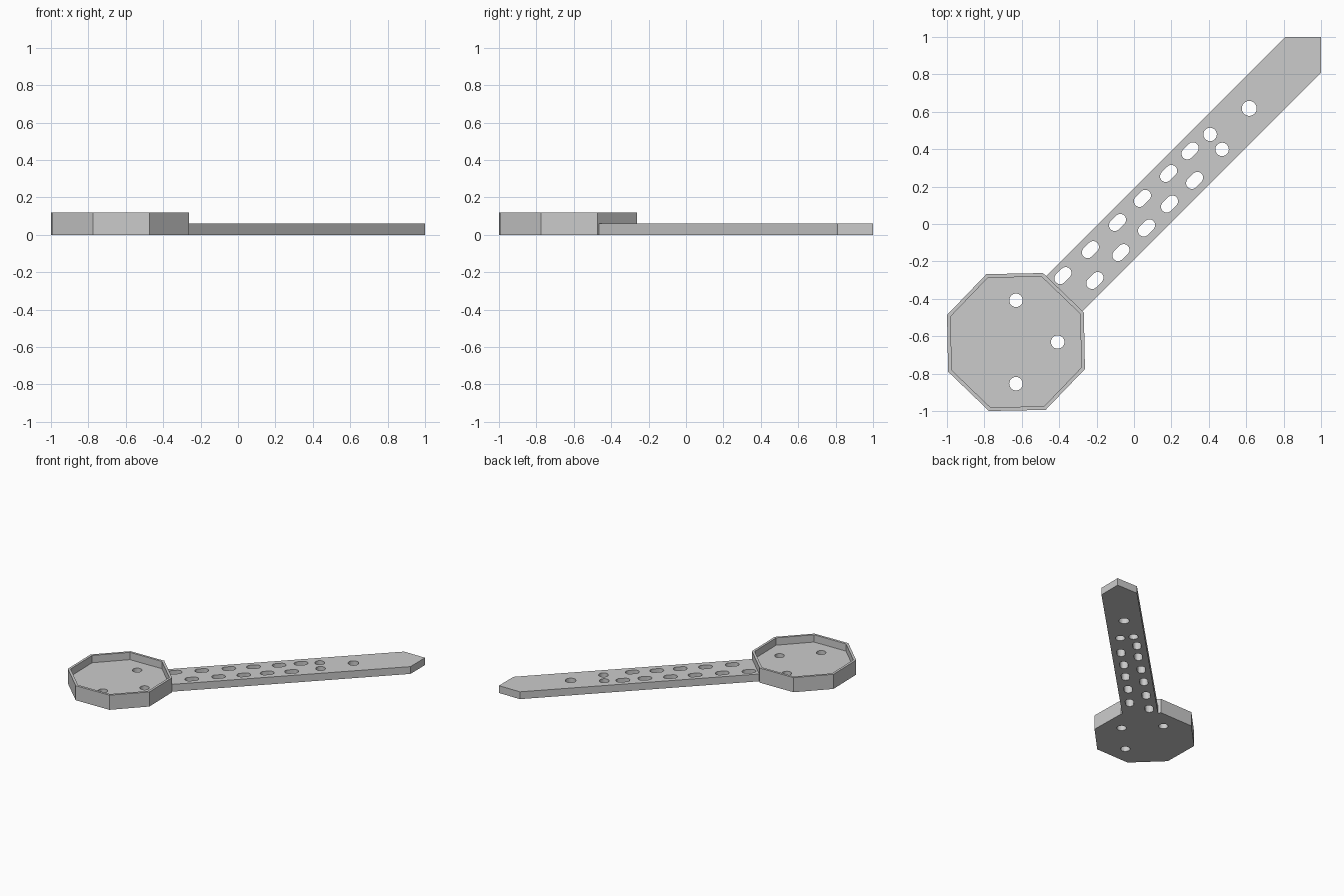
import bpy, bmesh
from math import sin, cos, pi, radians
from mathutils import Vector

cube = bpy.data.objects.get("Cube")
if cube:
    bpy.data.objects.remove(cube, do_unlink=True)

grey = bpy.data.materials.new("plain grey")
grey.use_nodes = True
grey.diffuse_color = (0.6, 0.6, 0.6, 1)
grey.node_tree.nodes["Principled BSDF"].inputs["Base Color"].default_value = (0.6, 0.6, 0.6, 1)


def ring(x, y, r, sides, turn=0.0):
    return [(x + r * cos(turn + 2 * pi * i / sides),
             y + r * sin(turn + 2 * pi * i / sides)) for i in range(sides)]


def slot(x, y, r=0.031, d=0.015, steps=10):
    """Round-ended outline running along the diagonal."""
    pts = []
    for side in (1, -1):
        start = -pi / 4 if side == 1 else 3 * pi / 4
        for i in range(steps + 1):
            a = start + pi * i / steps
            pts.append((x + side * d + r * cos(a), y + side * d + r * sin(a)))
    return pts


def prism(name, outlines, z0, z1):
    bm = bmesh.new()
    for pts in outlines:
        base = bm.faces.new([bm.verts.new((x, y, z0)) for x, y in pts])
        top = bmesh.ops.extrude_face_region(bm, geom=[base])["geom"]
        bmesh.ops.translate(bm, vec=Vector((0, 0, z1 - z0)),
                            verts=[v for v in top if isinstance(v, bmesh.types.BMVert)])
    bmesh.ops.recalc_face_normals(bm, faces=bm.faces)
    me = bpy.data.meshes.new(name)
    bm.to_mesh(me)
    bm.free()
    me.materials.append(grey)
    ob = bpy.data.objects.new(name, me)
    bpy.context.scene.collection.objects.link(ob)
    return ob


def cut(ob, cutters):
    """Subtract the cutters, bake the result and discard them."""
    for c in cutters:
        c.hide_render = True
        mod = ob.modifiers.new("cut", 'BOOLEAN')
        mod.operation = 'DIFFERENCE'
        mod.solver = 'EXACT'
        mod.object = c
    deps = bpy.context.evaluated_depsgraph_get()
    baked = bpy.data.meshes.new_from_object(ob.evaluated_get(deps))
    ob.modifiers.clear()
    ob.data = baked
    for c in cutters:
        bpy.data.objects.remove(c, do_unlink=True)


FLOOR, RIM = 0.06, 0.12
C = -0.631                      # pad centre on both axes
TURN = radians(23.6)

# Octagonal tray with a thin raised rim and three holes
pad = prism("octagonal_tray", [ring(C, C, 0.396, 8, TURN)], 0, RIM)
recess = prism("recess_cutter", [ring(C, C, 0.375, 8, TURN)], FLOOR, RIM + 0.1)
pad_holes = prism("tray_hole_cutter",
                  [ring(C + dx, C + dy, 0.036, 24)
                   for dx, dy in ((0, 0.223), (0.223, 0), (0, -0.223))], -0.1, RIM)
cut(pad, [recess, pad_holes])

# Diagonal arm with a square-cornered tip
s, w = -0.378, 0.095
arm = prism("arm", [[(s - w, s + w), (s + w, s - w), (1, 0.81), (1, 1), (0.81, 1)]], 0, FLOOR)

# Two rows of slots, then round holes toward the tip
upper = [(-0.38, -0.276), (-0.233, -0.137), (-0.088, 0.008),
         (0.045, 0.137), (0.185, 0.27), (0.3, 0.391)]
lower = [(-0.209, -0.302), (-0.07, -0.153), (0.067, -0.021),
         (0.19, 0.107), (0.324, 0.233)]
rounds = [(0.407, 0.479, 0.036), (0.471, 0.399, 0.036), (0.616, 0.618, 0.04)]
holes = [slot(x, y) for x, y in upper + lower] + [ring(x, y, r, 24) for x, y, r in rounds]
cut(arm, [prism("arm_hole_cutter", holes, -0.1, 0.2)])
